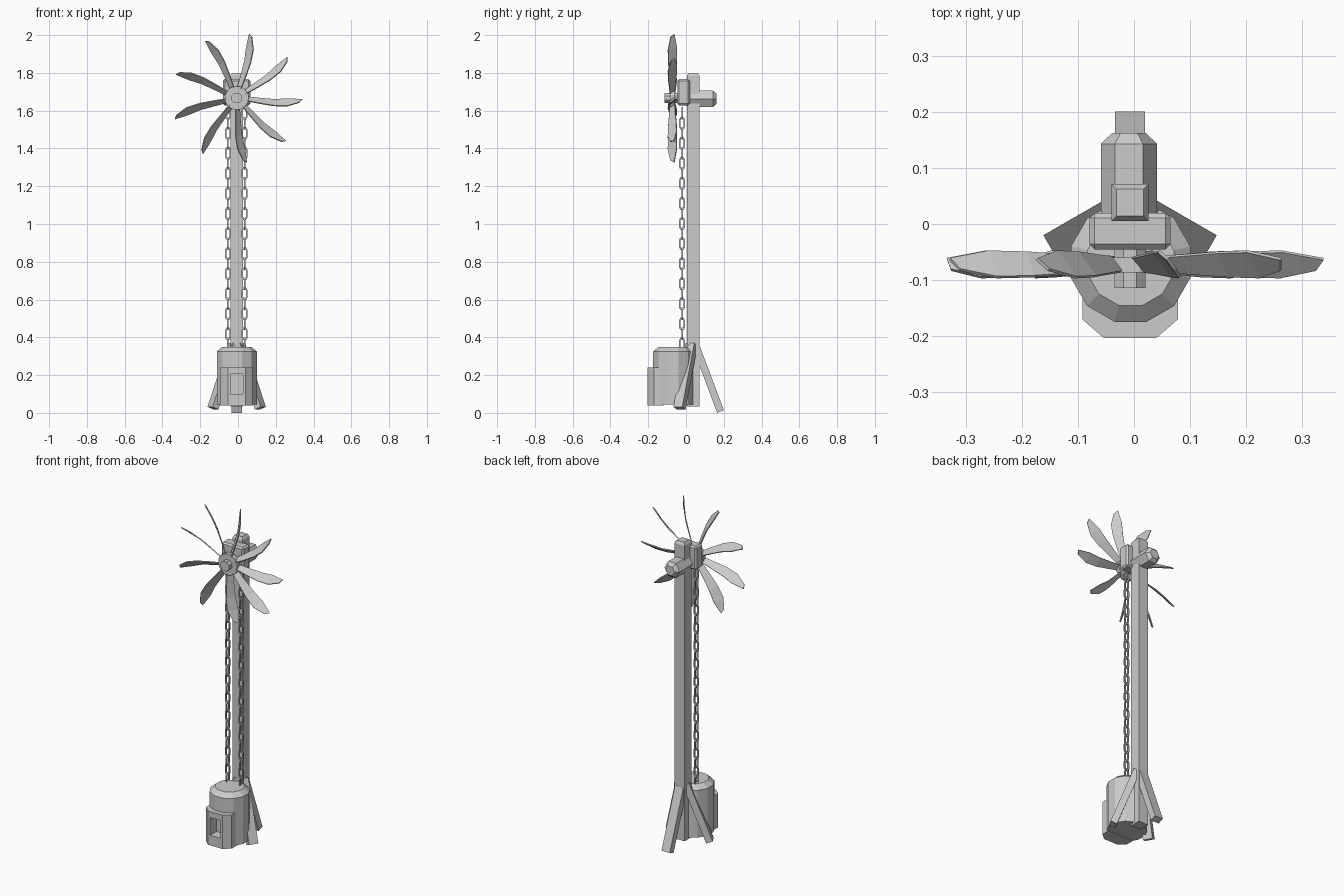
import bpy, bmesh, math
from mathutils import Vector, Matrix

if "Cube" in bpy.data.objects:
    bpy.data.objects.remove(bpy.data.objects["Cube"])

CX = -0.007                      # axis of the machine
HUB = Vector((CX, -0.072, 1.667))  # rotor centre


def make(name, bm):
    bmesh.ops.recalc_face_normals(bm, faces=bm.faces)
    me = bpy.data.meshes.new(name)
    bm.to_mesh(me)
    bm.free()
    ob = bpy.data.objects.new(name, me)
    bpy.context.collection.objects.link(ob)
    return ob


def loft(bm, rings, closed=False):
    """Skin a list of equal-length point rings, capping or closing the ends."""
    vs = [[bm.verts.new(p) for p in r] for r in rings]
    n = len(vs[0])
    pairs = list(zip(vs, vs[1:])) + ([(vs[-1], vs[0])] if closed else [])
    for a, b in pairs:
        for i in range(n):
            j = (i + 1) % n
            bm.faces.new((a[i], a[j], b[j], b[i]))
    if not closed:
        bm.faces.new(vs[0])
        bm.faces.new(vs[-1])


def box(name, lo, hi, bevel=0.0):
    bm = bmesh.new()
    lo, hi = Vector(lo), Vector(hi)
    m = Matrix.Translation((lo + hi) / 2) @ Matrix.Diagonal((*(hi - lo), 1))
    bmesh.ops.create_cube(bm, size=1, matrix=m)
    if bevel:
        bmesh.ops.bevel(bm, geom=bm.edges[:], offset=bevel, segments=1, affect='EDGES')
    return make(name, bm)


def turned(name, n, stations, origin, axis, phase=0.0):
    """Faceted solid: stations are (position along axis, radius)."""
    rings = []
    for h, r in stations:
        ring = []
        for i in range(n):
            a = phase + math.tau * i / n
            u, v = r * math.cos(a), r * math.sin(a)
            ring.append(Vector(origin) + Vector((u, v, h) if axis == 'z' else (u, h, v)))
        rings.append(ring)
    bm = bmesh.new()
    loft(bm, rings)
    return make(name, bm)


# Tall square post with chamfered top
bm = bmesh.new()
loft(bm, [[(CX + sx * h, 0.038 + sy * h, z) for sx, sy in ((-1, -1), (1, -1), (1, 1), (-1, 1))]
          for z, h in ((0.035, 0.033), (1.785, 0.033), (1.8, 0.024))])
make("post", bm)

# Three splayed legs at the foot of the post
for name, az, drop in (("back_leg", 90, 0.0), ("right_leg", -30, 0.018), ("left_leg", 210, 0.018)):
    d = Vector((math.cos(math.radians(az)), math.sin(math.radians(az)), 0))
    side = Vector((-d.y, d.x, 0)) * 0.027
    base = Vector((CX, 0.038, drop))
    top, foot = base + d * 0.018 + Vector((0, 0, 0.345)), base + d * 0.145 + Vector((0, 0, 0.007))
    out = (foot - top).cross(side).normalized() * 0.019
    bm = bmesh.new()
    loft(bm, [[p + side + out, p - side + out, p - side - out, p + side - out] for p in (top, foot)])
    make(name, bm)

# Drum at the base with an angular front panel and a window recess
drum = turned("drum", 12, [(0.045, 0.11), (0.325, 0.11), (0.35, 0.08)],
              (CX + 0.001, -0.068, 0), 'z', math.pi / 12)
bm = bmesh.new()
outline = [(-0.085, -0.12), (-0.085, -0.17), (-0.047, -0.203), (0.047, -0.203), (0.085, -0.17), (0.085, -0.12)]
loft(bm, [[(CX + x, y, z) for x, y in outline] for z in (0.04, 0.24)])
panel = make("front_panel", bm)
cutter = box("window_cutter", (CX - 0.033, -0.3, 0.1), (CX + 0.033, -0.145, 0.205))
cutter.hide_render = True
cutter.hide_set(True)
for ob in (drum, panel):
    mod = ob.modifiers.new("window", 'BOOLEAN')
    mod.operation, mod.object, mod.solver = 'DIFFERENCE', cutter, 'EXACT'

# Two chains of alternating links
PITCH, COUNT = 0.0531, 24
for name, x in (("left_chain", -0.053), ("right_chain", 0.035)):
    bm = bmesh.new()
    for k in range(COUNT):
        c = Vector((x, -0.021, 0.365 + PITCH * k))
        w = Vector((1, 0, 0)) if k % 2 else Vector((0, 1, 0))
        q = Vector((0, 1, 0)) if k % 2 else Vector((1, 0, 0))
        rings = []
        for u, v in ((1, .6), (.5, 1), (-.5, 1), (-1, .6), (-1, -.6), (-.5, -1), (.5, -1), (1, -.6)):
            o = c + w * u * 0.016 + Vector((0, 0, v * 0.033))
            i = c + w * u * 0.0085 + Vector((0, 0, v * 0.0245))
            rings.append([o + q * 0.004, i + q * 0.004, i - q * 0.004, o - q * 0.004])
        loft(bm, rings, closed=True)
    make(name, bm)

# Gear housing, rear generator and rotor hub
box("gear_housing", (CX - 0.072, -0.045, 1.628), (CX + 0.072, 0.02, 1.767), 0.009)
turned("generator", 6, [(0.015, 0.05), (0.143, 0.05), (0.162, 0.03)], (CX - 0.002, 0, 1.663), 'y')
turned("rotor_shaft", 8, [(-0.065, 0.03), (-0.03, 0.03)], (CX, 0, HUB.z), 'y', math.pi / 8)
turned("rotor_disc", 12, [(-0.086, 0.064), (-0.06, 0.064)], (CX, 0, HUB.z), 'y', math.pi / 12)
turned("hub_cap", 8, [(-0.114, 0.03), (-0.084, 0.03)], (CX, 0, HUB.z), 'y', math.pi / 8)

# Nine pitched, slightly swept blades: (radius, sweep, half chord, pitch in degrees)
SECTIONS = [(0.05, 0.0, 0.016, 50), (0.12, -0.004, 0.021, 50), (0.2, -0.007, 0.027, 52),
            (0.27, 0.0, 0.030, 50), (0.338, 0.014, 0.013, 48)]
for k in range(9):
    a = math.radians(-5 + 40 * k)
    rad = Vector((math.cos(a), 0, math.sin(a)))
    tan = Vector((-math.sin(a), 0, math.cos(a)))
    rings = []
    for r, sweep, half, pitch in SECTIONS:
        p = math.radians(pitch)
        chord = tan * math.cos(p) + Vector((0, 1, 0)) * math.sin(p)
        nrm = (tan * math.sin(p) - Vector((0, 1, 0)) * math.cos(p)) * 0.003
        c = HUB + rad * r + tan * sweep
        lean = rad * (0.006 if r > 0.3 else 0)
        e = chord * half + lean
        rings.append([c + e + nrm, c - e + nrm, c - e - nrm, c + e - nrm])
    bm = bmesh.new()
    loft(bm, rings)
    make(f"blade_{k + 1}", bm)
